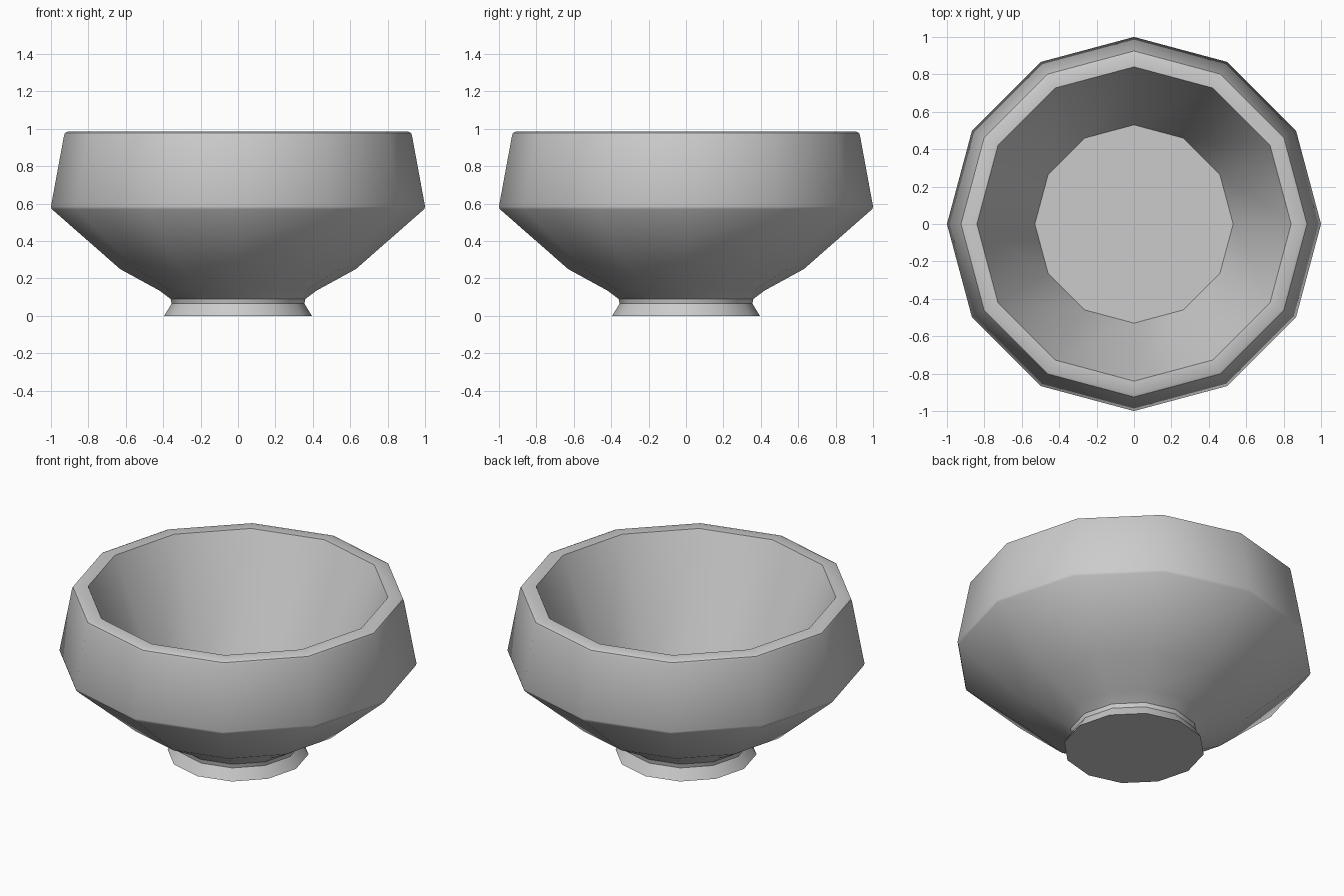
import bpy, bmesh
from math import radians, cos, sin, tau

if "Cube" in bpy.data.objects:
    bpy.data.objects.remove(bpy.data.objects["Cube"])

SIDES = 12


def lathe(name, profile):
    """Revolve an (r, z) profile; both ends are capped with a polygon."""
    bm = bmesh.new()
    rings = [[bm.verts.new((r * cos(tau * i / SIDES), r * sin(tau * i / SIDES), z))
              for i in range(SIDES)] for r, z in profile]
    for low, high in zip(rings, rings[1:]):
        for i in range(SIDES):
            j = (i + 1) % SIDES
            bm.faces.new((low[i], low[j], high[j], high[i]))
    bm.faces.new(rings[0][::-1])
    bm.faces.new(rings[-1])
    bmesh.ops.recalc_face_normals(bm, faces=bm.faces)
    mesh = bpy.data.meshes.new(name)
    bm.to_mesh(mesh)
    bm.free()
    obj = bpy.data.objects.new(name, mesh)
    bpy.context.collection.objects.link(obj)
    bpy.context.view_layer.objects.active = obj
    obj.select_set(True)
    bpy.ops.object.shade_smooth_by_angle(angle=radians(35))
    return obj


# Bowl: flared foot, waist, outer wall, rounded rim, inner wall, flat floor
lathe("bowl", [
    (0.395, 0.0), (0.355, 0.065), (0.36, 0.09), (0.42, 0.135), (0.63, 0.25),
    (0.995, 0.57), (1.0, 0.585), (0.93, 0.965), (0.925, 0.978), (0.91, 0.985),
    (0.84, 0.985), (0.53, 0.27),
])
